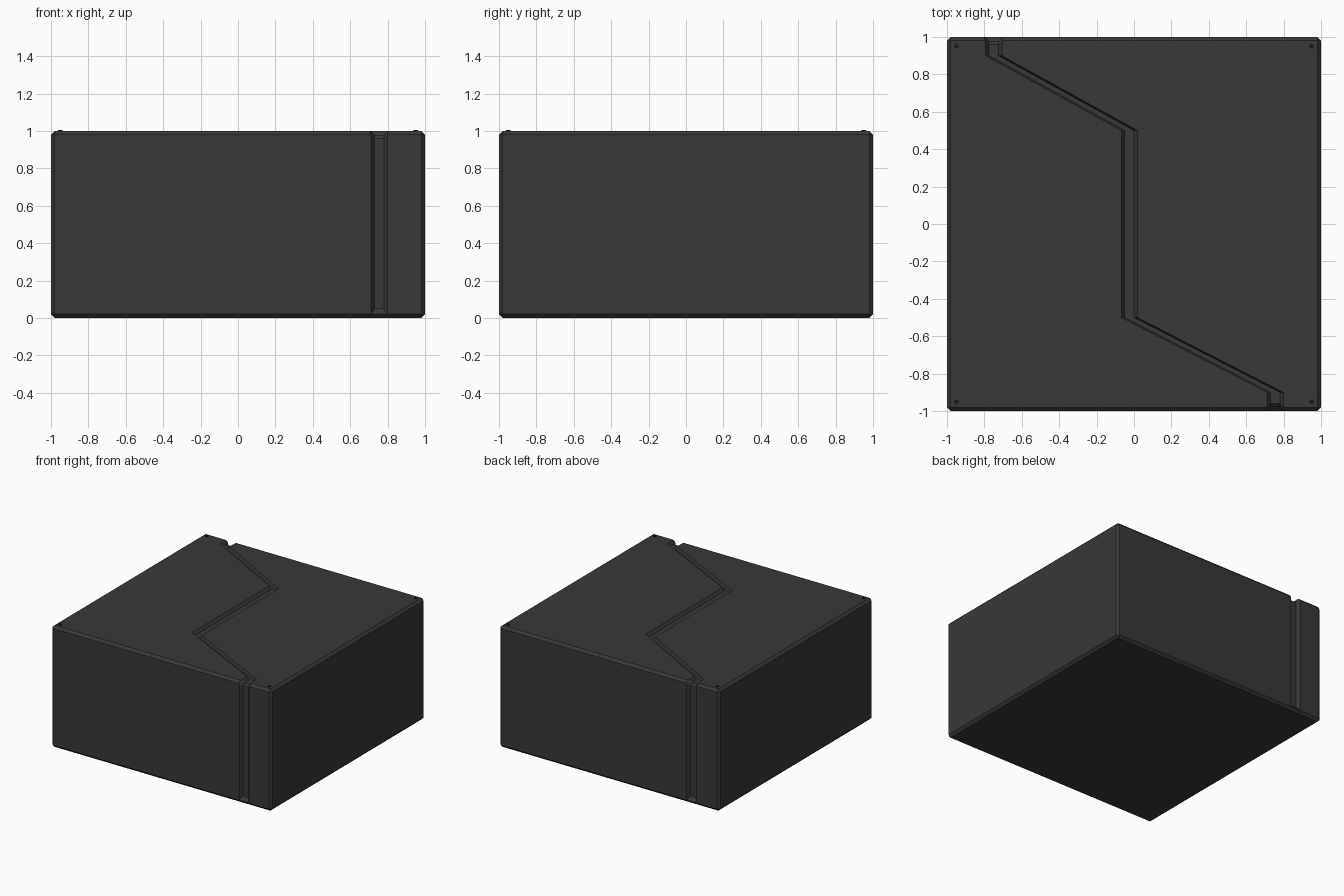
import bpy, bmesh

if "Cube" in bpy.data.objects:
    bpy.data.objects.remove(bpy.data.objects["Cube"])

def material(name, rgb):
    m = bpy.data.materials.new(name)
    m.diffuse_color = (*rgb, 1)
    m.use_nodes = True
    m.node_tree.nodes["Principled BSDF"].inputs["Base Color"].default_value = m.diffuse_color
    return m

dark = material("dark_grey", (0.04, 0.04, 0.04))
black = material("black", (0.008, 0.008, 0.008))

# Main block with chamfered edges
bpy.ops.mesh.primitive_cube_add(size=1, location=(0, 0, 0.5))
block = bpy.context.object
block.name = "block"
block.scale = (2, 2, 1)
bpy.ops.object.transform_apply(location=True, scale=True)
block.data.materials.append(dark)
bev = block.modifiers.new("chamfer", 'BEVEL')
bev.width = 0.02
bev.segments = 1

# Groove cutter: trapezoid section swept up the front, across the top, down the back
FLOOR, RIM, D = 0.025, 0.061, 0.025   # half widths and depth; rim sits D above the surface

def wall(x, s):
    """Stations (x, floor y, floor z, rim y, rim z) up a wall and onto the top."""
    return [(x, s * (1 - D), 0.05, s * (1 + D), -0.005),
            (x, s * (1 - D), 0.96, s * (1 + D), 0.98),
            (x, s * 0.96, 1 - D, s * 0.98, 1 + D),
            (x, s * 0.90, 1 - D, s * 0.90, 1 + D)]

mid = [(-0.025, y, 1 - D, y, 1 + D) for y in (-0.5, 0.5)]
stations = wall(0.755, -1) + mid + wall(-0.75, 1)[::-1]

bm = bmesh.new()
rings = []
for x, fy, fz, ry, rz in stations:
    rings.append([bm.verts.new(p) for p in (
        (x - RIM, ry, rz), (x - FLOOR, fy, fz), (x + FLOOR, fy, fz), (x + RIM, ry, rz))])
for a, b in zip(rings, rings[1:]):
    for i in range(4):
        j = (i + 1) % 4
        bm.faces.new((a[i], a[j], b[j], b[i]))
bm.faces.new(rings[0])
bm.faces.new(rings[-1])
bmesh.ops.recalc_face_normals(bm, faces=bm.faces)
mesh = bpy.data.meshes.new("groove_cutter")
bm.to_mesh(mesh)
bm.free()
mesh.materials.append(dark)
cutter = bpy.data.objects.new("groove_cutter", mesh)
bpy.context.collection.objects.link(cutter)
cutter.hide_render = True

cut = block.modifiers.new("groove", 'BOOLEAN')
cut.operation = 'DIFFERENCE'
cut.solver = 'EXACT'
cut.object = cutter
bpy.context.view_layer.objects.active = block
for name in ("chamfer", "groove"):
    bpy.ops.object.modifier_apply(modifier=name)
bpy.data.objects.remove(cutter)

# Small studs at the top corners
for x in (-0.95, 0.95):
    for y in (-0.95, 0.95):
        bpy.ops.mesh.primitive_cylinder_add(vertices=12, radius=0.012, depth=0.016,
                                            location=(x, y, 0.997))
        stud = bpy.context.object
        stud.name = "corner_stud"
        stud.data.materials.append(black)
